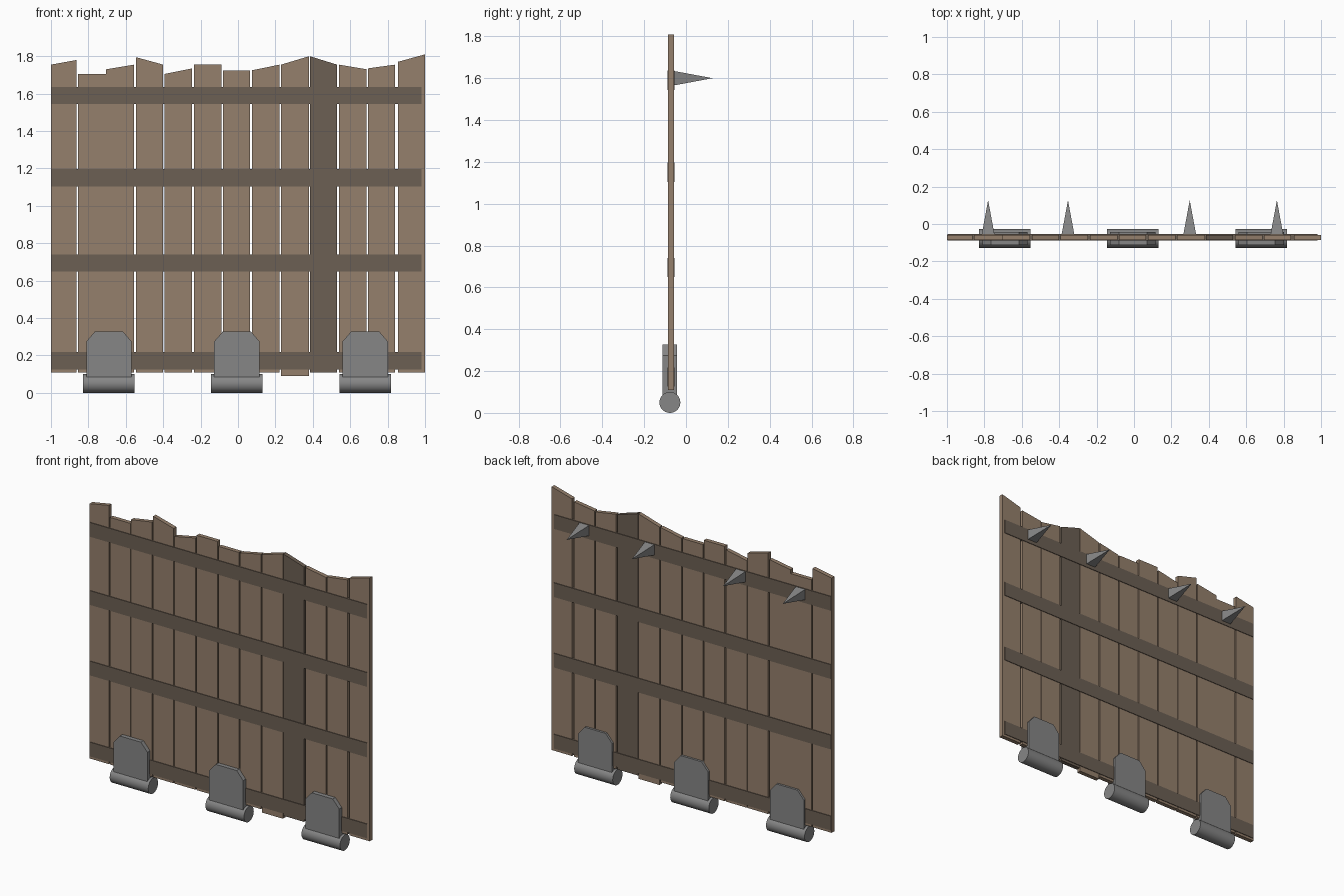
import bpy, bmesh, math
from mathutils import Matrix

cube = bpy.data.objects.get("Cube")
if cube:
    bpy.data.objects.remove(cube, do_unlink=True)


def material(name, rgb):
    mat = bpy.data.materials.new(name)
    mat.use_nodes = True
    color = (*rgb, 1)
    mat.diffuse_color = color
    mat.node_tree.nodes["Principled BSDF"].inputs["Base Color"].default_value = color
    return mat


wood = material("light wood", (0.30, 0.215, 0.15))
dark_wood = material("dark wood", (0.15, 0.115, 0.087))
metal = material("grey metal", (0.24, 0.24, 0.24))


def finish(name, bm, mat):
    bmesh.ops.recalc_face_normals(bm, faces=bm.faces)
    mesh = bpy.data.meshes.new(name)
    bm.to_mesh(mesh)
    bm.free()
    mesh.materials.append(mat)
    obj = bpy.data.objects.new(name, mesh)
    bpy.context.collection.objects.link(obj)
    return obj


def slab(name, outline, y0, y1, mat):
    """Extrude an x-z outline from y0 to y1."""
    bm = bmesh.new()
    face = bm.faces.new([bm.verts.new((x, y0, z)) for x, z in outline])
    out = bmesh.ops.extrude_face_region(bm, geom=[face])
    for v in out["geom"]:
        if isinstance(v, bmesh.types.BMVert):
            v.co.y = y1
    return finish(name, bm, mat)


# Uneven planks: left x, right x, top height at each side
planks = [
    (-1.0, -0.863, 1.755, 1.78), (-0.855, -0.707, 1.705, 1.705),
    (-0.705, -0.555, 1.73, 1.755), (-0.546, -0.40, 1.795, 1.755),
    (-0.394, -0.245, 1.705, 1.735), (-0.236, -0.087, 1.755, 1.755),
    (-0.08, 0.065, 1.725, 1.725), (0.074, 0.223, 1.725, 1.755),
    (0.23, 0.38, 1.755, 1.80), (0.384, 0.53, 1.80, 1.755),
    (0.54, 0.688, 1.755, 1.73), (0.694, 0.84, 1.735, 1.755),
    (0.855, 1.0, 1.77, 1.81),
]
for i, (x0, x1, z0, z1) in enumerate(planks):
    bottom = 0.09 if i == 8 else 0.11
    slab(f"plank_{i + 1}", [(x0, bottom), (x1, bottom), (x1, z1), (x0, z0)],
         -0.085, -0.058, dark_wood if i == 9 else wood)

# Cross rails showing on both sides
for i, z in enumerate((0.172, 0.695, 1.15, 1.59)):
    slab(f"rail_{i + 1}", [(-0.997, z - 0.046), (0.982, z - 0.046),
                           (0.982, z + 0.046), (-0.997, z + 0.046)],
         -0.089, -0.054, dark_wood)

# Hinges: clipped plate over a round barrel
for i, x in enumerate((-0.69, -0.006, 0.68)):
    half = [(0.121, 0.05), (0.121, 0.275), (0.075, 0.328)]
    outline = [(x + a, z) for a, z in half] + [(x - a, z) for a, z in reversed(half)]
    slab(f"hinge_plate_{i + 1}", outline, -0.112, -0.044, metal)

    bm = bmesh.new()
    bmesh.ops.create_cone(bm, cap_ends=True, segments=32, radius1=0.05, radius2=0.05,
                          depth=0.275,
                          matrix=Matrix.Translation((x, -0.077, 0.05))
                          @ Matrix.Rotation(math.pi / 2, 4, "Y"))
    barrel = finish(f"hinge_barrel_{i + 1}", bm, metal)
    bpy.ops.object.select_all(action="DESELECT")
    barrel.select_set(True)
    bpy.context.view_layer.objects.active = barrel
    bpy.ops.object.shade_smooth_by_angle(angle=math.radians(40))

# Square spikes on the back of the top rail
for i, x in enumerate((-0.78, -0.353, 0.298, 0.764)):
    bm = bmesh.new()
    bmesh.ops.create_cone(bm, cap_ends=True, segments=4, radius1=0.05, radius2=0,
                          depth=0.19,
                          matrix=Matrix.Translation((x, 0.032, 1.6))
                          @ Matrix.Rotation(-math.pi / 2, 4, "X")
                          @ Matrix.Rotation(math.pi / 4, 4, "Z"))
    bmesh.ops.remove_doubles(bm, verts=bm.verts, dist=0.0001)
    finish(f"spike_{i + 1}", bm, metal)
